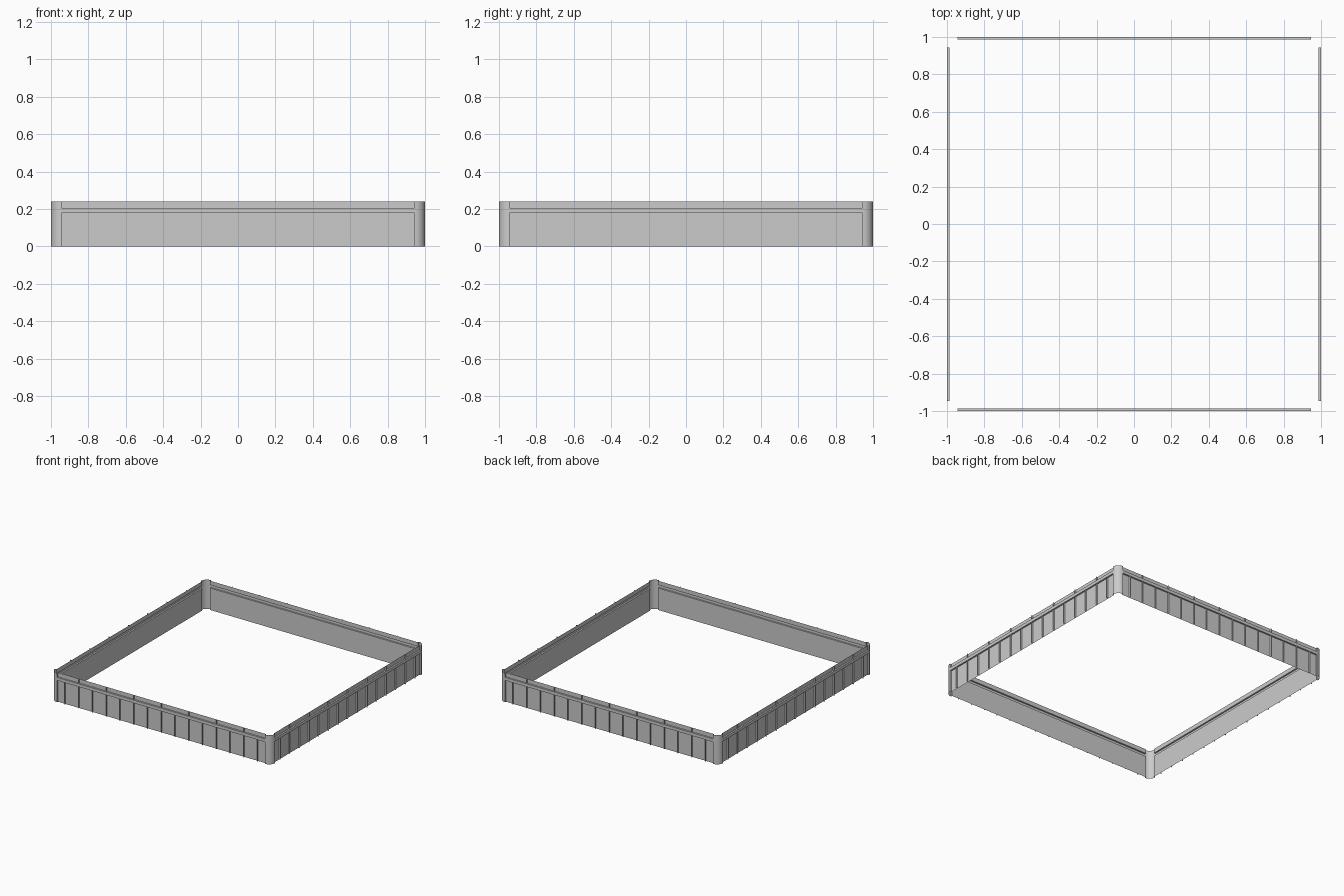
import bpy, bmesh, math
from mathutils import Matrix, Vector

if "Cube" in bpy.data.objects:
    bpy.data.objects.remove(bpy.data.objects["Cube"])

R = 0.055          # corner radius
E = 1 - R          # straight wall half length
D = 0.013          # recess depth
Z = [0, 0.18, 0.205, 0.24]
# wall profile (y, z): recessed panel, projecting band, recessed rim
PROFILE = [(-1 + D, Z[0]), (-1 + D, Z[1]), (-1, Z[1]), (-1, Z[2]), (-1 + D, Z[2]), (-1 + D, Z[3])]


def make(name, quads, angle, smooth=False, weld=False):
    bm = bmesh.new()
    rot = Matrix.Rotation(angle, 4, 'Z')
    for q in quads:
        bm.faces.new([bm.verts.new(rot @ Vector(p)) for p in q])
    if weld:
        bmesh.ops.remove_doubles(bm, verts=bm.verts, dist=1e-5)
    for f in bm.faces:
        f.smooth = smooth
    me = bpy.data.meshes.new(name)
    bm.to_mesh(me)
    bm.free()
    ob = bpy.data.objects.new(name, me)
    bpy.context.collection.objects.link(ob)
    return ob


def fin(x, z0, z1):
    return [(x, -1, z0), (x, -1 + D, z0), (x, -1 + D, z1), (x, -1, z1)]


# wall panels, separate sections every quarter unit
walls = []
cuts = [-E] + [-0.75 + 0.25 * i for i in range(7)] + [E]
for a, b in zip(cuts, cuts[1:]):
    for (y0, z0), (y1, z1) in zip(PROFILE, PROFILE[1:]):
        walls.append([(a, y0, z0), (b, y0, z0), (b, y1, z1), (a, y1, z1)])

# thin upright ribs, plus returns closing the recesses at the corners
ribs = [fin(-0.875 + 0.125 * i, Z[0], Z[1]) for i in range(15)]
ribs += [fin(-0.75 + 0.25 * i, Z[2], Z[3]) for i in range(7)]
for x in (-E, E):
    ribs += [fin(x, Z[0], Z[1]), fin(x, Z[2], Z[3])]

# rounded corner sheet
N = 8
arc = [(E + R * math.sin(t), -E - R * math.cos(t)) for t in
       (math.pi / 2 * i / N for i in range(N + 1))]
corner = [[(*p, 0), (*q, 0), (*q, Z[3]), (*p, Z[3])] for p, q in zip(arc, arc[1:])]

for i, side in enumerate(("front", "right", "back", "left")):
    ang = i * math.pi / 2
    make(side + "_wall", walls, ang)
    make(side + "_ribs", ribs, ang)
    make(side + "_corner", corner, ang, smooth=True, weld=True)
